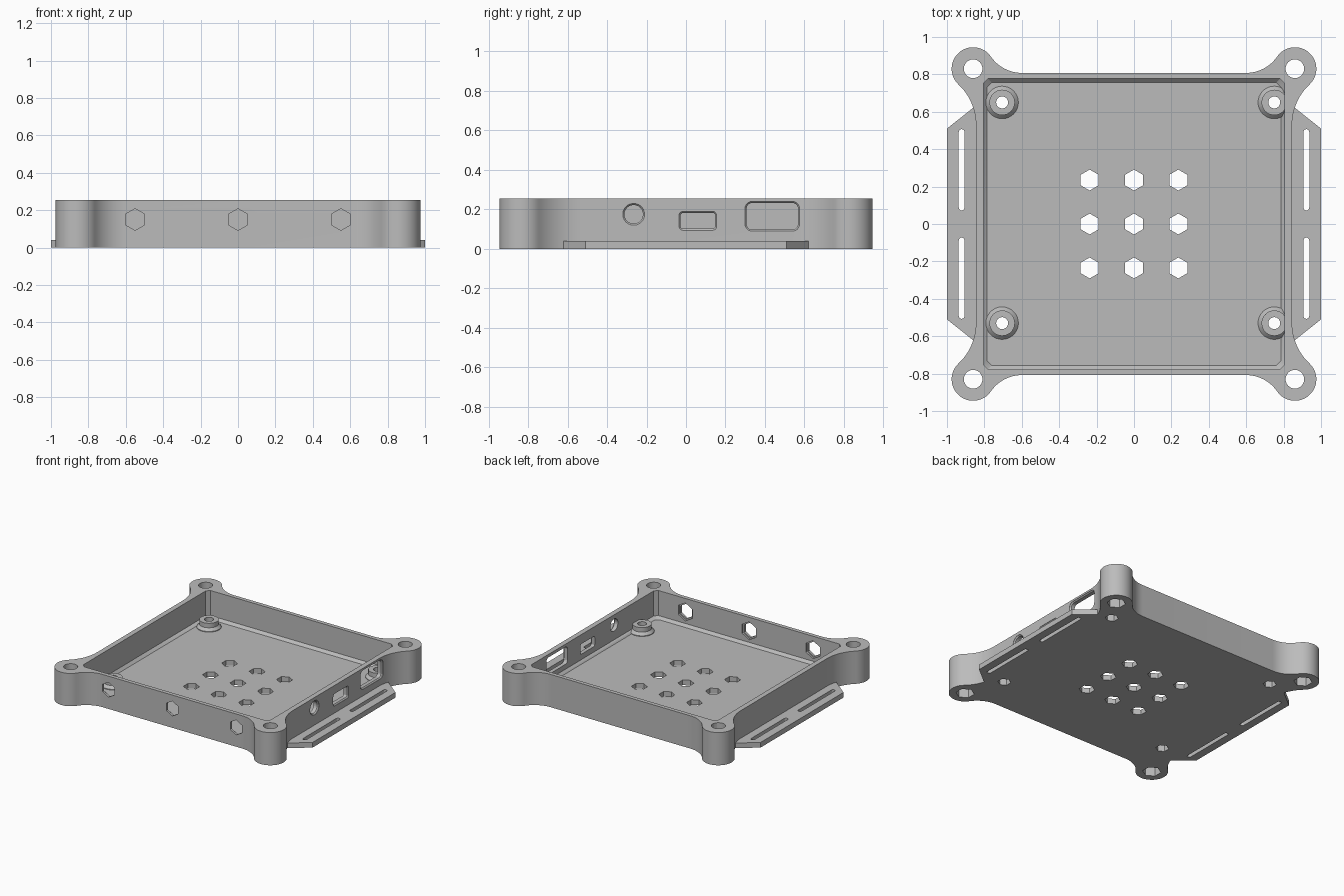
import bpy, bmesh
from math import pi, cos, sin, atan2, hypot, radians
from mathutils import Matrix

cube = bpy.data.objects.get("Cube")
if cube:
    bpy.data.objects.remove(cube, do_unlink=True)

grey = bpy.data.materials.new("plain grey")
grey.use_nodes = True
grey.diffuse_color = (0.5, 0.5, 0.5, 1)
grey.node_tree.nodes["Principled BSDF"].inputs["Base Color"].default_value = (0.5, 0.5, 0.5, 1)

HEIGHT, FLOOR = 0.255, 0.04
WALL_X, WALL_Y = 0.845, 0.808
LUG_X, LUG_Y, LUG_R = 0.86, 0.83, 0.115
ALONG_Z = Matrix.Identity(4)
ALONG_FRONT = Matrix.Rotation(pi / 2, 4, "X")
ALONG_SIDE = Matrix(((0, 0, 1, 0), (1, 0, 0, 0), (0, 1, 0, 0), (0, 0, 0, 1)))


def arc(cx, cy, r, a, b, n=12):
    return [(cx + r * cos(a + (b - a) * i / n), cy + r * sin(a + (b - a) * i / n))
            for i in range(n + 1)]


def polygon(cx, cy, r, n=32):
    """Regular polygon with a corner pointing along +y."""
    return [(cx + r * cos(pi / 2 + 2 * pi * i / n), cy + r * sin(pi / 2 + 2 * pi * i / n))
            for i in range(n)]


def rounded(cx, cy, hx, hy, r, n=6):
    pts = []
    for q, (sx, sy) in enumerate(((1, 1), (-1, 1), (-1, -1), (1, -1))):
        pts += arc(cx + sx * (hx - r), cy + sy * (hy - r), r, q * pi / 2, (q + 1) * pi / 2, n)
    return pts


def loft(bm, layers, matrix=ALONG_Z):
    """Closed solid through (outline, height) layers."""
    rings = [[bm.verts.new(matrix @ Matrix.Translation((x, y, z)).translation) for x, y in pts]
             for pts, z in layers]
    for low, high in zip(rings, rings[1:]):
        for i in range(len(low)):
            j = (i + 1) % len(low)
            bm.faces.new((low[i], low[j], high[j], high[i]))
    bm.faces.new(rings[0][::-1])
    bm.faces.new(rings[-1])


def make(name, solids):
    bm = bmesh.new()
    for layers, matrix in solids:
        loft(bm, layers, matrix)
    bmesh.ops.recalc_face_normals(bm, faces=bm.faces)
    mesh = bpy.data.meshes.new(name)
    bm.to_mesh(mesh)
    bm.free()
    mesh.materials.append(grey)
    obj = bpy.data.objects.new(name, mesh)
    bpy.context.collection.objects.link(obj)
    return obj


def cut(obj, solids):
    """Subtract the solids, then shade with sharp edges kept."""
    cutter = make("cutter", solids)
    cutter.hide_render = True
    mod = obj.modifiers.new("cut", "BOOLEAN")
    mod.operation, mod.solver, mod.object = "DIFFERENCE", "EXACT", cutter
    bpy.ops.object.select_all(action="DESELECT")
    bpy.context.view_layer.objects.active = obj
    obj.select_set(True)
    bpy.ops.object.modifier_apply(modifier=mod.name)
    bpy.data.objects.remove(cutter, do_unlink=True)
    bpy.ops.object.shade_smooth_by_angle(angle=radians(30))


def blend_radius(offset, run):
    """Radius of the concave blend from a wall to a lug."""
    return (offset ** 2 + run ** 2 - LUG_R ** 2) / (2 * (LUG_R - offset))


# Body outline: one corner lug with its two blends, mirrored to four corners
start_y, start_x = 0.53, 0.6
ra = blend_radius(WALL_X - LUG_X, LUG_Y - start_y)
rb = blend_radius(WALL_Y - LUG_Y, LUG_X - start_x)
ax, ay, bx, by = WALL_X + ra, start_y, start_x, WALL_Y + rb
ta = atan2(LUG_Y - ay, LUG_X - ax)
tb = atan2(LUG_Y - by, LUG_X - bx)
corner = arc(ax, ay, ra, pi, ta)[:-1]
corner += arc(LUG_X, LUG_Y, LUG_R, ta - pi, tb + pi, 32)
corner += arc(bx, by, rb, tb, -pi / 2)[1:]
outline = []
for sx, sy in ((1, 1), (-1, 1), (-1, -1), (1, -1)):
    pts = [(sx * x, sy * y) for x, y in corner]
    outline += pts if sx * sy > 0 else pts[::-1]
body = make("tray_body", [([(outline, 0), (outline, HEIGHT)], ALONG_Z)])

# Cavity with a chamfered foot and clipped corners
def cavity(inset):
    return rounded(0, 0, 0.805 - inset, 0.777 - inset, 0.025, 1)

cut(body, [([(cavity(0.02), FLOOR), (cavity(0), FLOOR + 0.02), (cavity(0), 0.4)], ALONG_Z)])

holes = []
# Floor vents
for x in (-0.237, 0, 0.237):
    for y in (-0.235, 0, 0.235):
        hexagon = polygon(x, y, 0.056, 6)
        holes.append(([(hexagon, -0.1), (hexagon, 0.1)], ALONG_Z))

# Screw holes with nut pockets below, in lugs and standoffs
def screw_hole(x, y, nut, hole, depth):
    def hexa(r):
        # hexagon sampled with extra edge points so it lofts into a circle
        pts = polygon(x, y, r, 6)
        return [(p[0] + (q[0] - p[0]) * k / 4, p[1] + (q[1] - p[1]) * k / 4)
                for p, q in zip(pts, pts[1:] + pts[:1]) for k in range(4)]
    circle = polygon(x, y, hole, 24)
    return ([(hexa(nut), -0.1), (hexa(nut), depth), (circle, depth), (circle, 0.4)], ALONG_Z)

for sx in (-1, 1):
    for sy in (-1, 1):
        holes.append(screw_hole(sx * LUG_X, sy * LUG_Y, 0.066, 0.05, 0.08))
posts = [(x, y) for x in (-0.705, 0.75) for y in (-0.53, 0.65)]
post_holes = [screw_hole(x, y, 0.047, 0.032, 0.06) for x, y in posts]
holes += post_holes

# Front wall hexagon holes with wider pockets inside
for x in (-0.55, 0, 0.55):
    small, wide = polygon(x, 0.15, 0.058, 6), polygon(x, 0.15, 0.07, 6)
    holes.append(([(wide, 0.7), (wide, 0.79), (small, 0.79), (small, 0.95)], ALONG_FRONT))

# Side wall ports with a small outer bevel
for y, z, hy, hz, r in ((-0.265, 0.175, 0.055, 0.055, 0.054),
                        (0.06, 0.142, 0.095, 0.048, 0.02),
                        (0.437, 0.165, 0.138, 0.075, 0.035)):
    inner = rounded(y, z, hy - 0.008, hz - 0.008, r - 0.008)
    outer = rounded(y, z, hy, hz, r)
    holes.append(([(inner, 0.7), (inner, WALL_X - 0.01), (outer, WALL_X - 0.002),
                   (outer, 0.95)], ALONG_SIDE))
cut(body, holes)

# Standoffs with flared feet
for i, (x, y) in enumerate(posts):
    layers = [(polygon(x, y, r), z) for r, z in
              ((0.087, 0.02), (0.087, 0.045), (0.068, 0.065), (0.068, 0.1))]
    post = make(f"standoff_{i + 1}", [(layers, ALONG_Z)])
    cut(post, [post_holes[i]])

# Strap flanges with two slots each
for side, s in (("left", 1), ("right", -1)):
    plate = [(s * x, y) for x, y in ((0.84, -0.637), (1, -0.51), (1, 0.51), (0.84, 0.637))]
    flange = make(f"{side}_strap_flange", [([(plate, 0), (plate, FLOOR)], ALONG_Z)])
    slots = []
    for y in (-0.29, 0.29):
        slot = rounded(s * 0.922, y, 0.015, 0.217, 0.0145)
        slots.append(([(slot, -0.1), (slot, 0.1)], ALONG_Z))
    cut(flange, slots)
